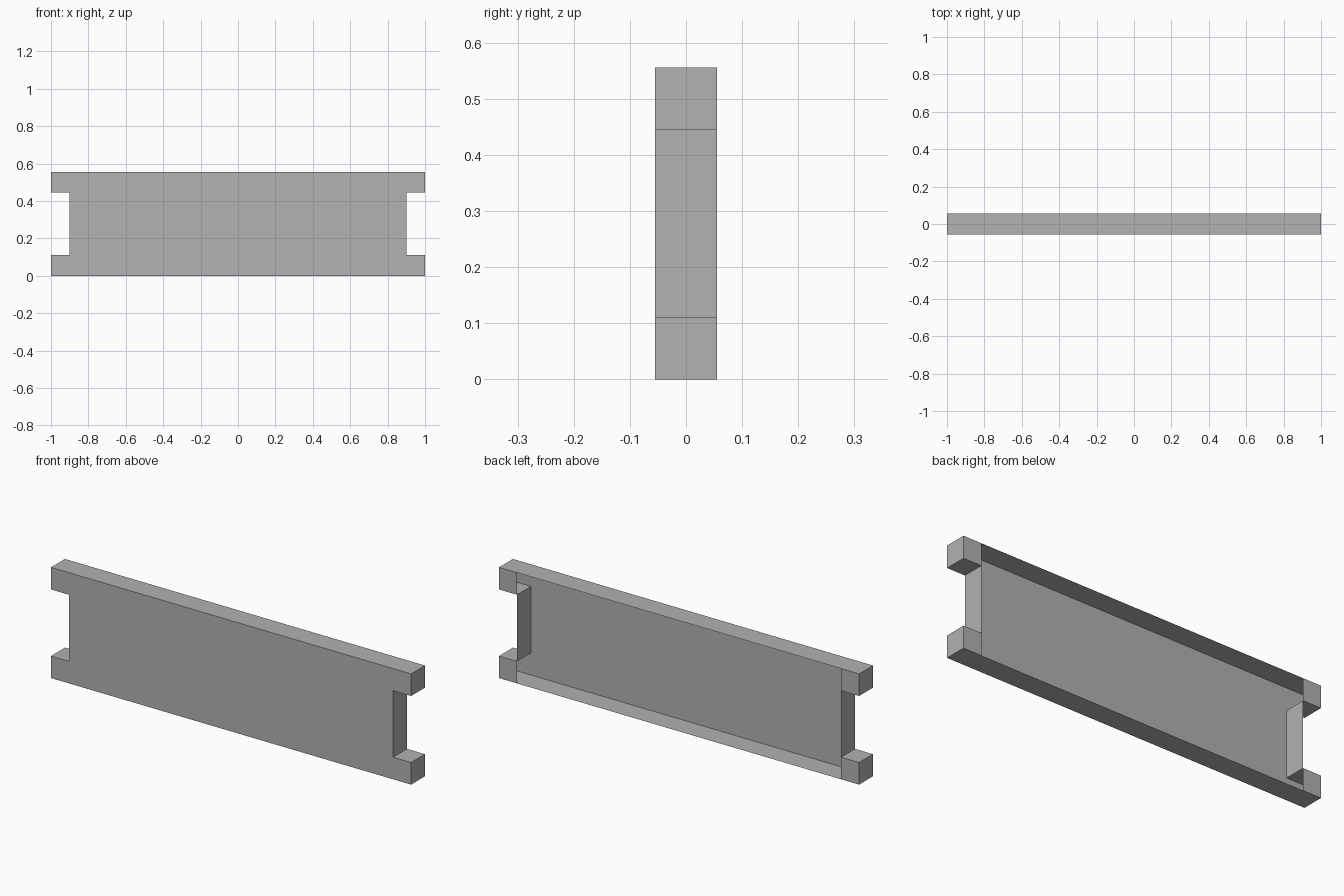
import bpy, bmesh

cube = bpy.data.objects.get("Cube")
if cube:
    bpy.data.objects.remove(cube, do_unlink=True)

HEIGHT, LOW, HIGH = 0.556, 0.111, 0.445   # overall height, notch bottom and top
INNER, OUTER = 0.90, 1.0                  # notch depth and panel half length
HALF_DEPTH = 0.055

# Plain grey material
grey = bpy.data.materials.new("plain grey")
grey.use_nodes = True
colour = (0.445, 0.445, 0.445, 1.0)
grey.diffuse_color = colour
grey.node_tree.nodes["Principled BSDF"].inputs["Base Color"].default_value = colour

# Outline with a notch at each end, mirrored across x
half = [(INNER, 0), (OUTER, 0), (OUTER, LOW), (INNER, LOW),
        (INNER, HIGH), (OUTER, HIGH), (OUTER, HEIGHT), (INNER, HEIGHT)]
outline = half + [(-x, z) for x, z in reversed(half)]

bm = bmesh.new()
front = [bm.verts.new((x, -HALF_DEPTH, z)) for x, z in outline]
back = [bm.verts.new((x, HALF_DEPTH, z)) for x, z in outline]

# Front sheet and the rim walls around it
bm.faces.new(front)
count = len(outline)
for i in range(count):
    j = (i + 1) % count
    bm.faces.new((front[j], front[i], back[i], back[j]))

# Back caps on the four corner lugs; the middle of the back stays open
for i in range(0, count, 4):
    bm.faces.new(back[i:i + 4][::-1])

mesh = bpy.data.meshes.new("notched_panel")
bm.to_mesh(mesh)
bm.free()
mesh.materials.append(grey)
panel = bpy.data.objects.new("notched_panel", mesh)
bpy.context.collection.objects.link(panel)
